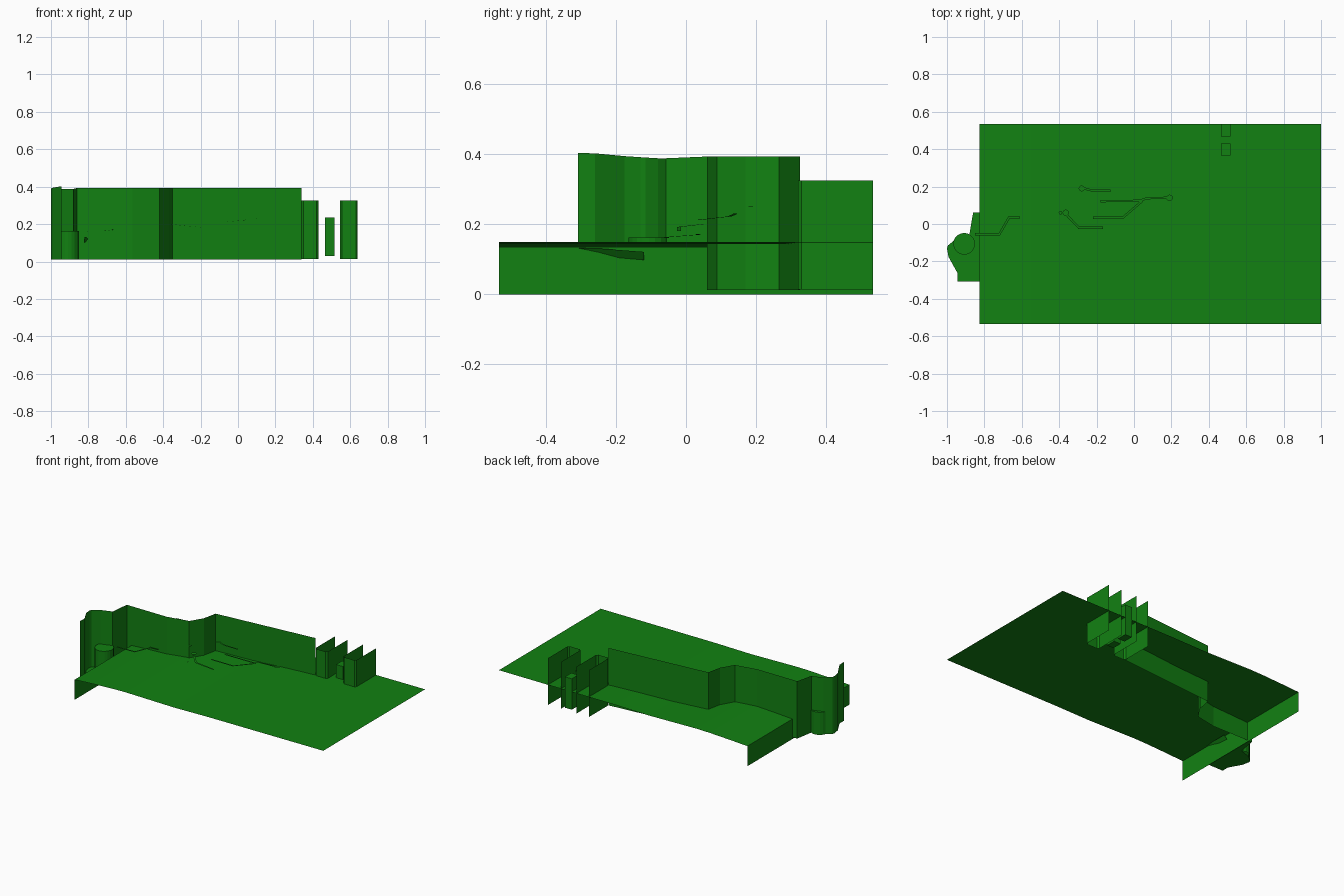
import bpy, bmesh, math
from mathutils import Vector

if "Cube" in bpy.data.objects:
    bpy.data.objects.remove(bpy.data.objects["Cube"])

green = bpy.data.materials.new("green")
green.diffuse_color = (0.006, 0.22, 0.006, 1)
green.use_nodes = True
green.node_tree.nodes["Principled BSDF"].inputs["Base Color"].default_value = green.diffuse_color


def make(name, verts, faces):
    me = bpy.data.meshes.new(name)
    me.from_pydata(verts, [], faces)
    me.materials.append(green)
    ob = bpy.data.objects.new(name, me)
    bpy.context.collection.objects.link(ob)
    return ob


def wall(name, path, z0, top):
    """Thin upright sheet along a path; top is one height or one per point."""
    n = len(path)
    tops = top if isinstance(top, list) else [top] * n
    verts = [(x, y, z0) for x, y in path] + [(x, y, t) for (x, y), t in zip(path, tops)]
    return make(name, verts, [(i, i + 1, n + i + 1, n + i) for i in range(n - 1)])


def ribbon(name, path, w=0.012):
    """Flat strip of width w along 3D points, with mitred bends."""
    pts = [Vector(p) for p in path]
    verts = []
    for i, p in enumerate(pts):
        d0 = (pts[i] - pts[i - 1]).xy.normalized() if i else None
        d1 = (pts[i + 1] - pts[i]).xy.normalized() if i < len(pts) - 1 else None
        d0, d1 = d0 or d1, d1 or d0
        t = (d0 + d1).normalized()
        h = w / 2 / max(t.dot(d1), 0.5)
        nrm = Vector((-t.y, t.x, 0)) * h
        verts += [p + nrm, p - nrm]
    return make(name, verts, [(2*i, 2*i + 1, 2*i + 3, 2*i + 2) for i in range(len(pts) - 1)])


def disc(name, x, y, z, r, n=12):
    ring = [(x + r * math.cos(2 * math.pi * i / n), y + r * math.sin(2 * math.pi * i / n), z)
            for i in range(n)]
    return make(name, ring, [tuple(range(n))])


def box(name, x0, x1, y0, y1, z0, z1):
    bm = bmesh.new()
    bmesh.ops.create_cube(bm, size=1)
    for v in bm.verts:
        v.co = ((x0 + x1) / 2 + v.co.x * (x1 - x0),
                (y0 + y1) / 2 + v.co.y * (y1 - y0),
                (z0 + z1) / 2 + v.co.z * (z1 - z0))
    ob = make(name, [], [])
    bm.to_mesh(ob.data)
    bm.free()
    return ob


# Large ground sheet, dipping slightly at its left end
Y = 0.534
prof = [(-0.825, 0.133), (-0.7, 0.14), (-0.55, 0.147), (-0.45, 0.149),
        (-0.1, 0.143), (0.15, 0.147), (1.0, 0.149)]
n = len(prof)
make("ground_sheet", [(x, -Y, z) for x, z in prof] + [(x, Y, z) for x, z in prof],
     [(i, i + 1, n + i + 1, n + i) for i in range(n - 1)])

# Upright skirt below the left edge
wall("left_skirt", [(-0.825, -Y), (-0.825, Y)], 0.0, 0.133)

# Long back wall stepping forward on the left
wall("back_wall", [(-0.86, 0.062), (-0.565, 0.06), (-0.42, 0.088), (-0.37, 0.17),
                   (-0.35, 0.265), (0.34, 0.325)], 0.012, 0.393)

# Alcove wall wrapping the left end, with floor
alcove = [(-0.86, 0.062), (-0.88, -0.057), (-0.952, -0.08), (-0.995, -0.115),
          (-1.0, -0.13), (-0.992, -0.175), (-0.945, -0.26), (-0.945, -0.308)]
wall("alcove_wall", alcove, 0.012,
     [0.393, 0.388, 0.388, 0.39, 0.391, 0.394, 0.402, 0.403])
floor = [(-0.825, 0.062)] + alcove + [(-0.825, -0.308)]
make("alcove_floor", [(x, y, 0.012) for x, y in floor], [tuple(range(len(floor)))])

# Round pillar in the alcove
R, N = 0.058, 20
ring = [(-0.908 + R * math.cos(2 * math.pi * i / N), -0.106 + R * math.sin(2 * math.pi * i / N))
        for i in range(N)]
make("pillar", [(x, y, 0.012) for x, y in ring] + [(x, y, 0.162) for x, y in ring],
     [(i, (i + 1) % N, N + (i + 1) % N, N + i) for i in range(N)] + [tuple(range(N, 2 * N))])

# Small sloping flap beside the skirt
make("flap", [(-0.82, -0.308, 0.132), (-0.81, -0.24, 0.13), (-0.80, -0.12, 0.121),
              (-0.82, -0.12, 0.098), (-0.823, -0.19, 0.104), (-0.822, -0.25, 0.12)],
     [(0, 1, 2, 3, 4, 5)])

# Two upright bays open to the back
for name, x0, x1 in (("left_bay", 0.34, 0.43), ("right_bay", 0.545, 0.64)):
    c = 0.01
    wall(name, [(x0, Y), (x0, 0.33), (x0 + c, 0.32), (x1 - c, 0.32), (x1, 0.33), (x1, Y)],
         0.014, 0.325)

# Two posts between the bays
for name, y0, y1 in (("front_post", 0.365, 0.43), ("back_post", 0.467, Y)):
    box(name, 0.465, 0.515, y0, y1, 0.03, 0.235)

# Thin floating strips with round ends
ribbon("strip_upper", [(-0.267, 0.19, 0.252), (-0.22, 0.178, 0.25), (-0.125, 0.178, 0.25)])
disc("strip_upper_end", -0.28, 0.19, 0.252, 0.016)
ribbon("strip_middle", [(-0.18, 0.122, 0.222), (0.03, 0.124, 0.222),
                        (0.07, 0.138, 0.228), (0.175, 0.14, 0.23)])
disc("strip_middle_end", 0.19, 0.14, 0.231, 0.017)
ribbon("strip_branch", [(-0.22, 0.034, 0.212), (-0.06, 0.034, 0.212), (0.045, 0.124, 0.222)])
ribbon("strip_lower", [(-0.36, 0.048, 0.2), (-0.295, -0.02, 0.192), (-0.165, -0.02, 0.18)])
disc("strip_lower_end", -0.365, 0.06, 0.203, 0.017)
ribbon("strip_left", [(-0.61, 0.035, 0.172), (-0.668, 0.035, 0.17),
                      (-0.72, -0.055, 0.163), (-0.85, -0.055, 0.161)])
disc("dot_high", -0.393, 0.06, 0.247, 0.01)
disc("dot_low", -0.4, 0.026, 0.152, 0.014)
